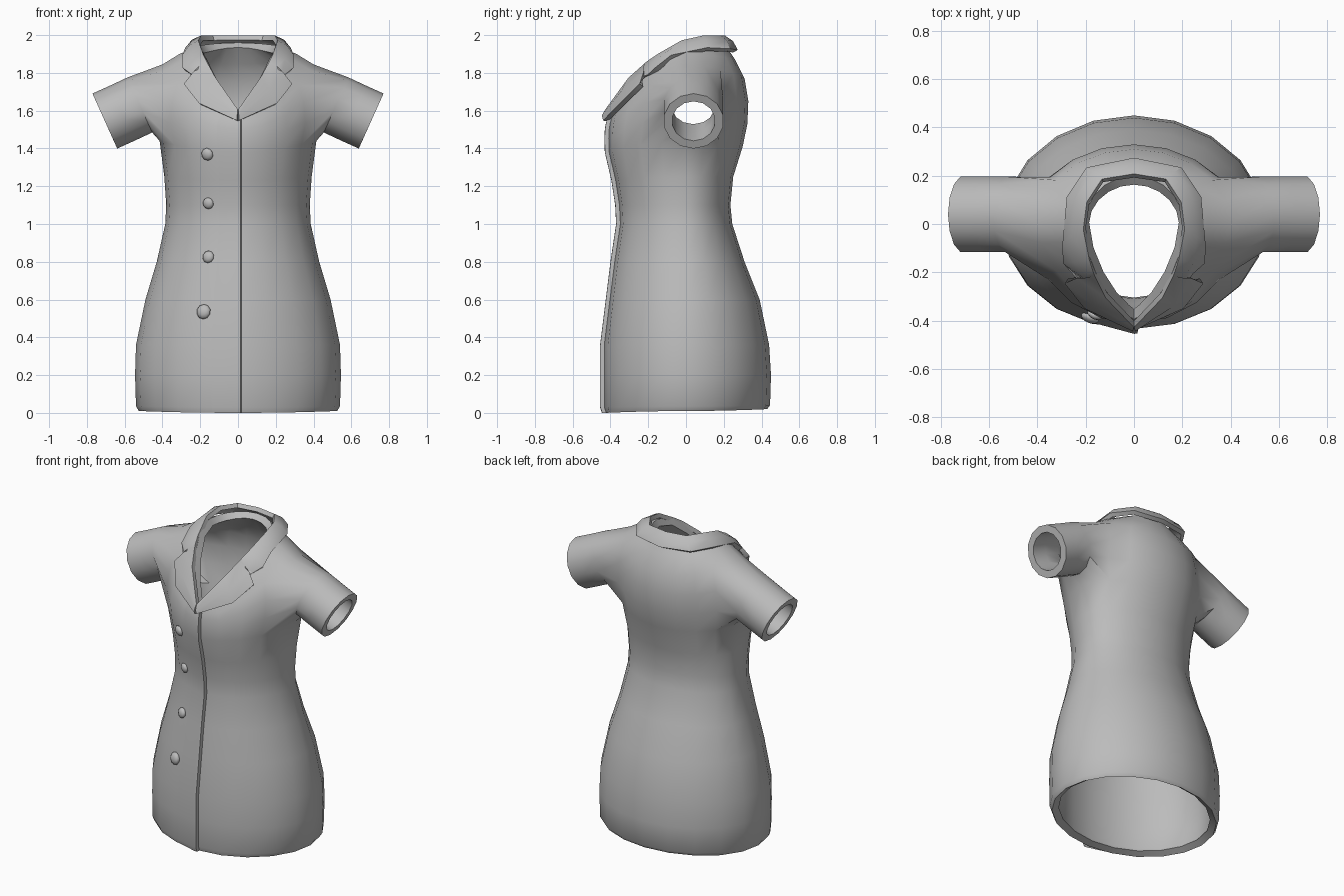
import bpy, bmesh
from math import sin, cos, pi, radians
from mathutils import Vector
from mathutils.bvhtree import BVHTree

if "Cube" in bpy.data.objects:
    bpy.data.objects.remove(bpy.data.objects["Cube"])

cloth = bpy.data.materials.new("grey_cloth")
cloth.use_nodes = True
GREY = (0.5, 0.5, 0.5, 1)
cloth.diffuse_color = GREY
cloth.node_tree.nodes["Principled BSDF"].inputs["Base Color"].default_value = GREY


def finish(name, bm, thickness=0.0, offset=-1.0, angle=40):
    """Turn a bmesh into a smooth shaded object, thickened if asked."""
    bmesh.ops.recalc_face_normals(bm, faces=bm.faces[:])
    mesh = bpy.data.meshes.new(name)
    bm.to_mesh(mesh)
    bm.free()
    mesh.materials.append(cloth)
    obj = bpy.data.objects.new(name, mesh)
    bpy.context.collection.objects.link(obj)
    bpy.ops.object.select_all(action='DESELECT')
    obj.select_set(True)
    bpy.context.view_layer.objects.active = obj
    if thickness:
        mod = obj.modifiers.new("thickness", 'SOLIDIFY')
        mod.thickness, mod.offset = thickness, offset
        bpy.ops.object.modifier_apply(modifier=mod.name)
    bpy.ops.object.shade_smooth_by_angle(angle=radians(angle))
    return obj


def skin(bm, rows):
    """Join neighbouring rows of vertices with quads."""
    for a, b in zip(rows, rows[1:]):
        for i in range(len(a) - 1):
            bm.faces.new((a[i], a[i + 1], b[i + 1], b[i]))


# Body rings: half width, front y, back y, then z at front, side and back
RINGS = [
    (.525, -.425, .43, .0, .01, .02), (.54, -.435, .445, .03, .035, .04),
    (.545, -.435, .45, .2, .2, .2), (.54, -.435, .44, .36, .36, .36),
    (.49, -.405, .39, .6, .6, .6), (.43, -.38, .31, .8, .8, .8),
    (.385, -.35, .245, 1.0, 1.0, 1.0), (.38, -.355, .235, 1.1, 1.1, 1.1),
    (.39, -.375, .25, 1.23, 1.25, 1.25), (.415, -.41, .3, 1.38, 1.44, 1.41),
    (.44, -.412, .325, 1.45, 1.58, 1.53), (.43, -.41, .33, 1.50, 1.72, 1.65),
    (.40, -.405, .31, 1.53, 1.845, 1.77), (.31, -.40, .26, 1.55, 1.90, 1.87),
    (.205, -.395, .2, 1.57, 1.945, 1.96)]
FRONT_CURVE = {10: 1.1, 11: 1.25, 12: 1.4, 13: 1.4}
COLS, LOW, TOP = 20, 9, 12        # columns, armhole bottom and top rings
NECK = len(RINGS) - 1


def ring_point(j, i):
    hx, yf, yb, zf, zs, zb = RINGS[j]
    c, s = cos(2 * pi * i / COLS), sin(2 * pi * i / COLS)
    x = hx * c
    if s < 0:
        if j == NECK:
            x = hx * abs(c) ** 1.6 * (1 if c > 0 else -1)
        return Vector((x, yf * abs(s) ** FRONT_CURVE.get(j, 1), zs + (zf - zs) * s * s))
    return Vector((x, yb * s, zs + (zb - zs) * s * s))


# Shirt body with open armholes
bm = bmesh.new()
grid = [[bm.verts.new(ring_point(j, i)) for i in range(COLS)] for j in range(NECK + 1)]
armhole_cols = {18, 19, 0, 1, 8, 9, 10, 11}
for j in range(NECK):
    for i in range(COLS):
        if not (LOW <= j < TOP and i in armhole_cols):
            n = (i + 1) % COLS
            bm.faces.new((grid[j][i], grid[j][n], grid[j + 1][n], grid[j + 1][i]))

# Sleeves grown from the armholes
path = ([(TOP, k) for k in (0, 1, 2)] + [(j, 2) for j in (11, 10)]
        + [(LOW, k) for k in (2, 1, 0, -1, -2)] + [(j, -2) for j in (10, 11)]
        + [(TOP, k) for k in (-2, -1)])
for side in (1, -1):
    loop = [grid[j][(k if side > 0 else 10 - k) % COLS] for j, k in path]
    rows = [loop + loop[:1]]
    for cx, cz in ((.52, 1.63), (.61, 1.588), (.705, 1.545)):
        ring = []
        for n in range(len(path)):
            a = 2 * pi * n / len(path)
            up = .16 * cos(a)
            ring.append(bm.verts.new((side * (cx + .41 * up), .04 + .16 * sin(a), cz + .91 * up)))
        rows.append(ring + ring[:1])
    skin(bm, rows)
bmesh.ops.delete(bm, geom=[v for v in bm.verts if not v.link_faces], context='VERTS')
bmesh.ops.recalc_face_normals(bm, faces=bm.faces[:])
surface = BVHTree.FromBMesh(bm)
finish("shirt_body", bm, .045)


def front_hit(x, z):
    """Point and normal of the body surface seen from the front."""
    hit, normal, _, _ = surface.ray_cast(Vector((x, -2, z)), Vector((0, 1, 0)))
    if hit is None:
        return None, Vector((0, -1, 0))
    return hit, (normal if normal.y < 0 else -normal)


# Front flap, overlapping at the centre line
bm = bmesh.new()
rows = []
for j in range(NECK + 1):
    edge, mid = ring_point(j, 14), ring_point(j, 15)
    profile = [edge + Vector((0, .004, 0)), mid + Vector((0, -.02, 0)),
               mid + Vector((.014, -.019, 0)), mid + Vector((.02, .012, 0))]
    rows.append([bm.verts.new(p) for p in profile])
skin(bm, rows)
finish("front_flap", bm)

# Collar and lapels: inner edge and outer edge from the back to the front
STATIONS = [
    ((0, .20, 1.985), (0, .262, 1.915)), ((.13, .18, 1.985), (.19, .225, 1.92)),
    ((.19, .09, 1.985), (.268, .11, 1.925)), ((.205, -.02, 1.96), (.287, None, 1.885)),
    ((.182, -.14, 1.89), (.287, None, 1.82)), ((.168, -.185, 1.86), (.225, None, 1.775)),
    ((.16, -.205, 1.845), (.28, None, 1.735)), ((.115, -.295, 1.765), (.20, None, 1.635)),
    ((.0, -.415, 1.60), (.0, None, 1.545))]


def collar_row(inner, outer):
    inner = Vector(inner)
    x, y, z = outer
    if y is None:
        hit, _ = front_hit(x, z)
        y = (hit.y if hit else inner.y) - .025
    outer = Vector((x, y, z))
    mid = (inner + outer) / 2
    mid += (mid - Vector((0, 0, 1.6))).normalized() * .012
    return [inner, mid, outer]


half = [collar_row(*s) for s in STATIONS]
mirrored = [[Vector((-p.x, p.y, p.z)) for p in row] for row in half[:0:-1]]
bm = bmesh.new()
skin(bm, [[bm.verts.new(p) for p in row] for row in mirrored + half])
finish("collar", bm, .028, 0, 35)

# Buttons
for n, (x, z, r) in enumerate(((-.16, 1.37, .034), (-.155, 1.11, .031),
                               (-.155, .825, .033), (-.18, .535, .04))):
    hit, normal = front_hit(x, z)
    turn = normal.to_track_quat('Z', 'Y')
    bm = bmesh.new()
    bmesh.ops.create_uvsphere(bm, u_segments=10, v_segments=6, radius=r)
    for v in bm.verts:
        v.co = hit + turn @ Vector((v.co.x, v.co.y, v.co.z * .55 + .006))
    finish("button_%d" % (n + 1), bm, angle=60)
